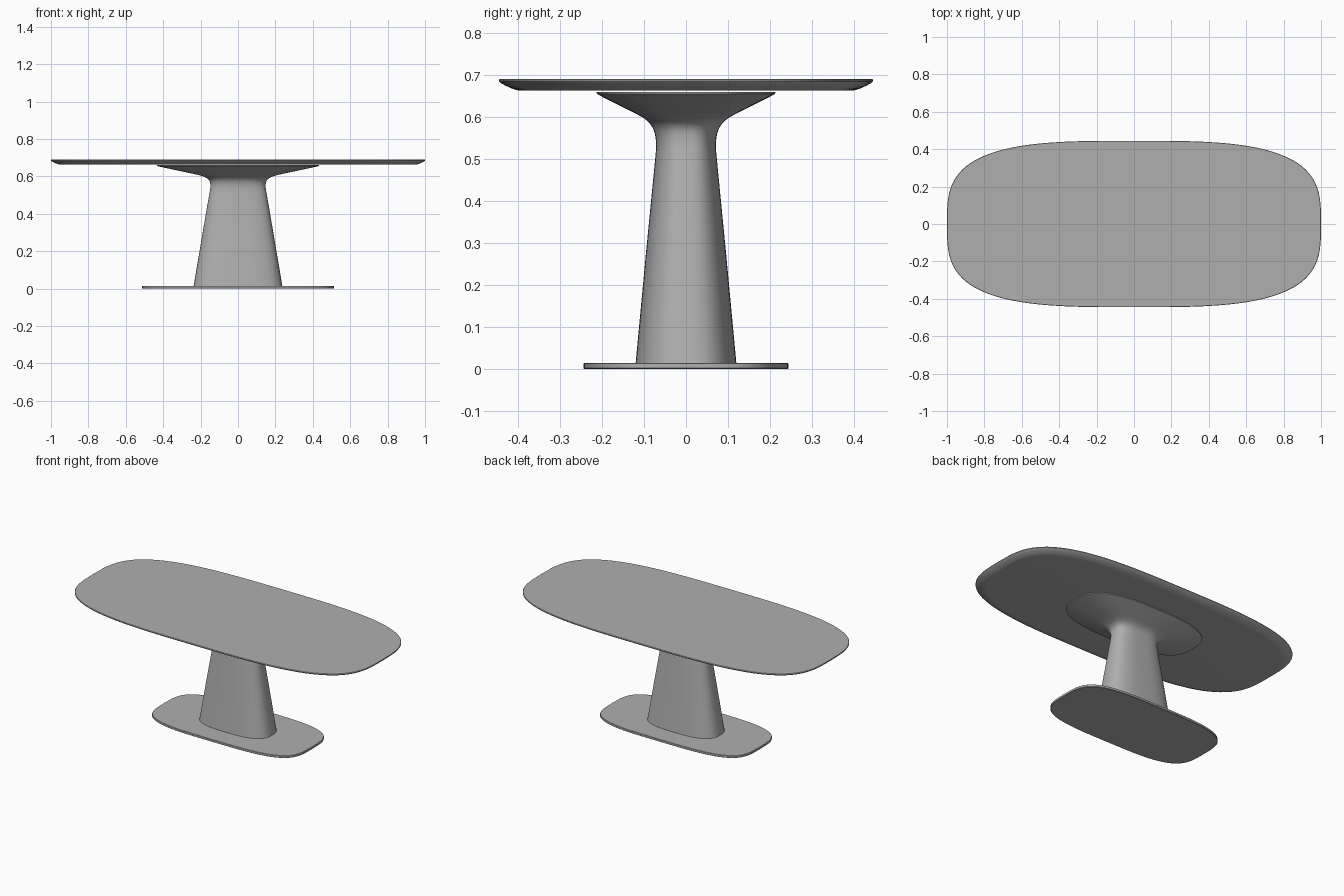
import bpy, bmesh, math
from mathutils import Vector
from mathutils.geometry import interpolate_bezier

if "Cube" in bpy.data.objects:
    bpy.data.objects.remove(bpy.data.objects["Cube"])

grey = bpy.data.materials.new("mid_grey")
grey.diffuse_color = (0.43, 0.43, 0.43, 1)
grey.use_nodes = True
grey.node_tree.nodes["Principled BSDF"].inputs["Base Color"].default_value = grey.diffuse_color


def outline(power, count=96):
    """Unit superellipse: higher power gives squarer ends."""
    pts = []
    for i in range(count):
        a = 2 * math.pi * i / count
        c, s = math.cos(a), math.sin(a)
        pts.append((math.copysign(abs(c) ** (2 / power), c),
                    math.copysign(abs(s) ** (2 / power), s)))
    return pts


def loft(name, rings, power):
    """Closed solid through outline rings given as (half_x, half_y, z)."""
    shape = outline(power)
    n = len(shape)
    bm = bmesh.new()
    loops = [[bm.verts.new((x * hx, y * hy, z)) for x, y in shape] for hx, hy, z in rings]
    for lo, hi in zip(loops, loops[1:]):
        for i in range(n):
            j = (i + 1) % n
            bm.faces.new((lo[i], lo[j], hi[j], hi[i]))
    bm.faces.new(loops[0])
    bm.faces.new(loops[-1])
    bmesh.ops.recalc_face_normals(bm, faces=bm.faces)
    mesh = bpy.data.meshes.new(name)
    bm.to_mesh(mesh)
    bm.free()
    mesh.materials.append(grey)
    ob = bpy.data.objects.new(name, mesh)
    bpy.context.collection.objects.link(ob)
    bpy.ops.object.select_all(action='DESELECT')
    ob.select_set(True)
    bpy.context.view_layer.objects.active = ob
    bpy.ops.object.shade_smooth_by_angle(angle=math.radians(35))
    return ob


# Foot plate: thin slab with eased edges
loft("foot_plate", [(0.510, 0.242, 0), (0.512, 0.244, 0.002),
                    (0.512, 0.244, 0.013), (0.510, 0.242, 0.015)], 3.7)

# Pedestal: straight taper, tight curve, then a wide flared collar
taper = [(0.237, 0.12, 0.014), (0.194, 0.096, 0.27)]
neck = interpolate_bezier(Vector((0.153, 0.0725, 0.51)), Vector((0.138, 0.065, 0.585)),
                          Vector((0.15, 0.093, 0.595)), Vector((0.245, 0.133, 0.615)), 20)
collar = [(0.340, 0.173, 0.635), (0.432, 0.212, 0.655), (0.433, 0.213, 0.660)]
loft("pedestal", taper + [tuple(p) for p in neck] + collar, 2.8)

# Table top: flat above, curved undercut along the rim
rim = [(0.055, 0.663), (0.045, 0.6635), (0.03, 0.668), (0.015, 0.675),
       (0.004, 0.681), (0.0, 0.685), (0.0, 0.689), (0.002, 0.691)]
loft("table_top", [(1 - d, 0.445 - d, z) for d, z in rim], 3.3)
